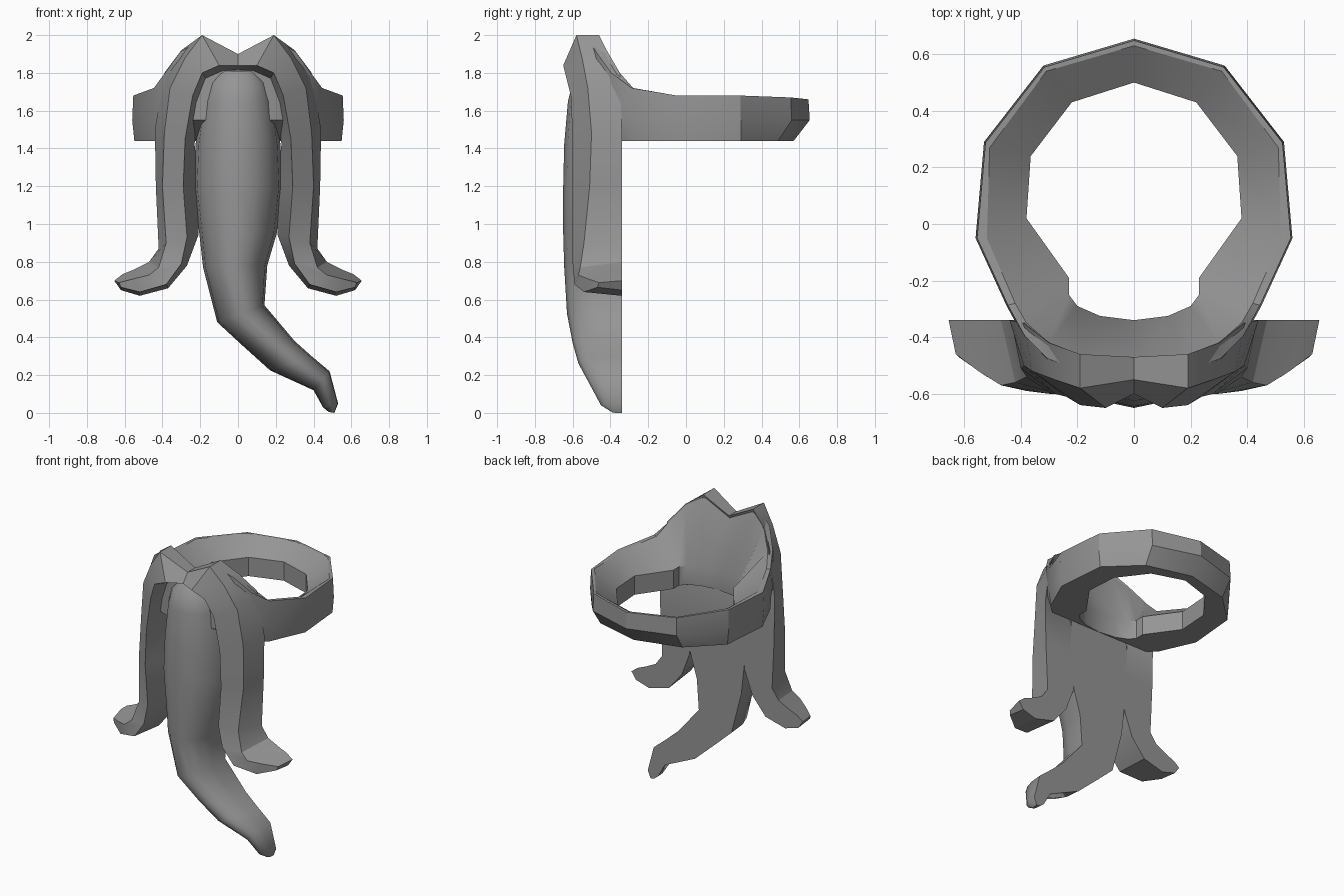
import bpy, bmesh, math

cube = bpy.data.objects.get("Cube")
if cube:
    bpy.data.objects.remove(cube, do_unlink=True)

BACK = -0.34    # plane of the flat back
BASE = 1.44     # underside of the band

grey = bpy.data.materials.new("plain grey")
grey.use_nodes = True
colour = (0.3, 0.3, 0.3, 1)
grey.diffuse_color = colour
grey.node_tree.nodes["Principled BSDF"].inputs["Base Color"].default_value = colour


def loft(name, rows, closed=False, cap_start=False, cap_end=False, mirror=False, angle=30):
    """Skin closed cross-sections, optionally joining the last to the first."""
    bm = bmesh.new()
    rings = [[bm.verts.new(p) for p in row] for row in rows]
    pairs = list(zip(rings, rings[1:]))
    if closed:
        pairs.append((rings[-1], rings[0]))
    for a, b in pairs:
        n = len(a)
        for i in range(n):
            j = (i + 1) % n
            bm.faces.new((a[i], a[j], b[j], b[i]))
    if cap_start:
        bm.faces.new(rings[0])
    if cap_end:
        bm.faces.new(rings[-1])
    if mirror:
        geom = bm.verts[:] + bm.edges[:] + bm.faces[:]
        copy = bmesh.ops.duplicate(bm, geom=geom)["geom"]
        for v in copy:
            if isinstance(v, bmesh.types.BMVert):
                v.co.x *= -1
        bmesh.ops.remove_doubles(bm, verts=bm.verts, dist=0.0005)
    bmesh.ops.recalc_face_normals(bm, faces=bm.faces)
    mesh = bpy.data.meshes.new(name)
    bm.to_mesh(mesh)
    bm.free()
    mesh.materials.append(grey)
    obj = bpy.data.objects.new(name, mesh)
    bpy.context.collection.objects.link(obj)
    bpy.ops.object.select_all(action="DESELECT")
    obj.select_set(True)
    bpy.context.view_layer.objects.active = obj
    bpy.ops.object.shade_smooth_by_angle(angle=math.radians(angle))
    return obj


# Band with raised front collar: outer (x, y), rim (x, y, z), hole (x, y)
stations = [
    ((0, -.53), (0, -.48, 1.89), (0, -.34)),
    ((.18, -.53), (.19, -.47, 1.99), (.12, -.325)),
    ((.31, -.48), (.3, -.42, 1.91), (.2, -.29)),
    ((.39, -.4), (.38, -.35, 1.8), (.23, -.25)),
    ((.45, -.29), (.42, -.28, 1.72), (.23, -.19)),
    ((.56, -.05), (.52, -.05, 1.68), (.38, .02)),
    ((.53, .29), (.51, .27, 1.68), (.365, .24)),
    ((.32, .56), (.31, .54, 1.67), (.22, .43)),
    ((0, .655), (0, .63, 1.66), (0, .5)),
]


def band_section(outer, rim, hole):
    (ox, oy), (rx, ry, rz), (hx, hy) = outer, rim, hole
    low_y = oy * 0.87 if oy > 0.4 else max(oy, BACK)
    return [(ox * 0.98, low_y, BASE), (ox, oy, 1.55), (ox * 0.99, oy * 0.99, rz),
            (rx, ry, rz), (hx, hy, 1.57), (hx, hy, BASE)]


loft("band", [band_section(*s) for s in stations], mirror=True)

# Side locks: inner back, inner ridge, outer ridge, outer back
collar_rows = [
    [(0, -.5, 1.81), (0, -.6, 1.84), (0, -.55, 1.9), (0, -.47, 1.9)],
    [(.08, -.52, 1.81), (.1, -.65, 1.84), (.19, -.58, 2), (.19, -.46, 2)],
    [(.17, -.52, 1.77), (.19, -.64, 1.8), (.28, -.55, 1.88), (.3, -.42, 1.92)],
    [(.21, -.45, 1.62), (.24, -.61, 1.68), (.36, -.52, 1.72), (.39, -.35, 1.8)],
]
hanging_rows = [
    [(.23, BACK, 1.42), (.28, -.6, 1.45), (.39, -.5, 1.48), (.44, BACK, 1.5)],
    [(.2, BACK, 1.2), (.29, -.6, 1.2), (.4, -.51, 1.2), (.435, BACK, 1.2)],
    [(.21, BACK, .94), (.27, -.6, .93), (.38, -.54, .9), (.42, BACK, .87)],
    [(.27, BACK, .78), (.3, -.6, .79), (.42, -.56, .77), (.47, BACK, .8)],
]
foot_rows = [
    [(.37, BACK, .66), (.38, -.59, .68), (.47, -.57, .73), (.56, BACK, .755)],
    [(.52, BACK, .62), (.52, -.54, .64), (.55, -.52, .71), (.61, BACK, .735)],
    [(.62, BACK, .65), (.62, -.47, .665), (.63, -.46, .69), (.655, BACK, .7)],
]
loft("side_locks", collar_rows + hanging_rows + foot_rows, cap_end=True, mirror=True)

# Central trunk: left (x, z), right (x, z), front y, back y
trunk = [
    ((-.1, 1.81), (.1, 1.81), -.54, -.48),
    ((-.15, 1.75), (.15, 1.75), -.6, -.45),
    ((-.19, 1.65), (.19, 1.65), -.625, -.4),
    ((-.225, 1.42), (.225, 1.42), -.645, BACK),
    ((-.235, 1.2), (.235, 1.2), -.65, BACK),
    ((-.205, .95), (.205, .95), -.65, BACK),
    ((-.185, .77), (.155, .78), -.645, BACK),
    ((-.11, .48), (.14, .57), -.63, BACK),
    ((.02, .36), (.3, .38), -.6, BACK),
    ((.17, .225), (.39, .3), -.57, BACK),
    ((.4, .12), (.485, .22), -.52, BACK),
    ((.45, .03), (.53, .05), -.45, BACK),
    ((.48, .005), (.51, 0), -.39, BACK),
]


def trunk_section(left, right, front, back, steps=8):
    points = []
    for i in range(steps + 1):
        a = math.pi * i / steps
        t = (1 - math.cos(a)) / 2
        depth = max(math.sin(a), 0) ** 0.8
        points.append((left[0] + (right[0] - left[0]) * t,
                       back + (front - back) * depth,
                       left[1] + (right[1] - left[1]) * t))
    return points


loft("trunk", [trunk_section(*s) for s in trunk], cap_start=True, cap_end=True, angle=45)
